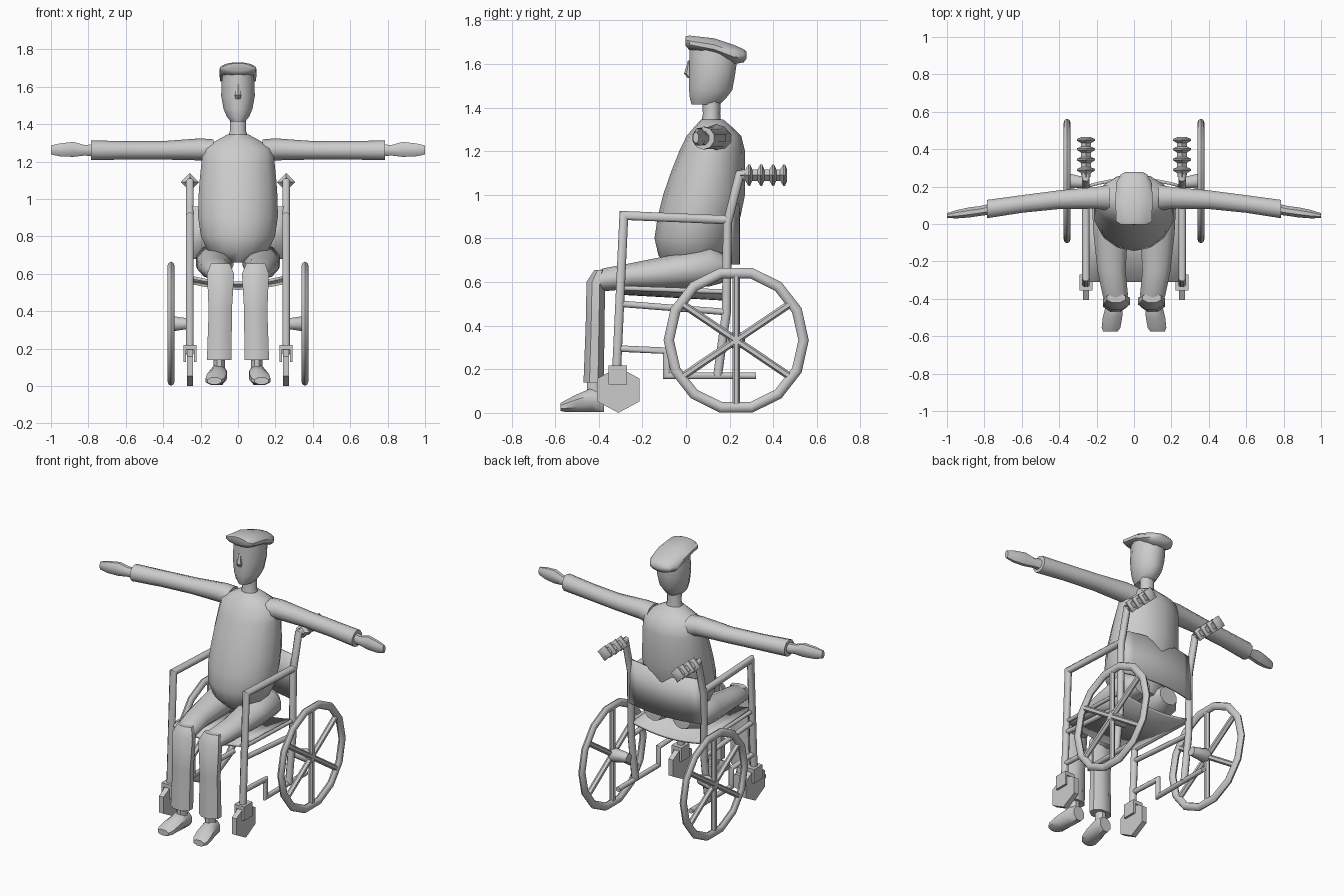
import bpy, bmesh, math
from mathutils import Vector

if "Cube" in bpy.data.objects:
    bpy.data.objects.remove(bpy.data.objects["Cube"])


def finish(name, bm, mirror=False):
    bmesh.ops.recalc_face_normals(bm, faces=bm.faces)
    me = bpy.data.meshes.new(name)
    bm.to_mesh(me)
    bm.free()
    ob = bpy.data.objects.new(name, me)
    bpy.context.collection.objects.link(ob)
    if mirror:
        ob.modifiers.new("mirror", 'MIRROR').use_mirror_merge = False
    return ob


def skin(bm, rings):
    n = len(rings[0])
    vs = [[bm.verts.new(p) for p in r] for r in rings]
    for a, b in zip(vs, vs[1:]):
        for i in range(n):
            bm.faces.new((a[i], a[(i + 1) % n], b[(i + 1) % n], b[i]))
    bm.faces.new(vs[0])
    bm.faces.new(vs[-1])


def loft(name, axis, rows, n=8, mirror=False, diamond=False):
    """Rows are centre x, y, z and the two half sizes across the axis."""
    u, v = {'x': ((0, 1, 0), (0, 0, 1)), 'y': ((1, 0, 0), (0, 0, 1)),
            'z': ((1, 0, 0), (0, 1, 0))}[axis]
    u, v = Vector(u), Vector(v)
    ph, k = (0, 1) if diamond else (math.pi / n, 1 / math.cos(math.pi / n))
    rings = []
    for x, y, z, a, b in rows:
        ang = [ph + 2 * math.pi * i / n for i in range(n)]
        rings.append([Vector((x, y, z)) + u * a * k * math.cos(t) + v * b * k * math.sin(t) for t in ang])
    bm = bmesh.new()
    skin(bm, rings)
    return finish(name, bm, mirror)


def tube(name, x, path, r=0.02, n=8):
    """Mirrored bar in a plane of constant x, path of (y, z), mitred corners."""
    pts = [Vector((x, y, z)) for y, z in path]
    side, rings = Vector((1, 0, 0)), []
    for i, p in enumerate(pts):
        d0 = (p - pts[i - 1]).normalized() if i else (pts[1] - p).normalized()
        d1 = (pts[i + 1] - p).normalized() if i < len(pts) - 1 else d0
        t = (d0 + d1).normalized()
        up = t.cross(side) / max(t.dot(d0), 0.4)
        rings.append([p + r * (side * math.cos(a) + up * math.sin(a))
                      for a in ((j + .5) * 2 * math.pi / n for j in range(n))])
    bm = bmesh.new()
    skin(bm, rings)
    return finish(name, bm, True)


def box(name, c, s):
    bm = bmesh.new()
    bmesh.ops.create_cube(bm, size=1)
    for v in bm.verts:
        v.co = Vector(c) + Vector(a * b for a, b in zip(v.co, s))
    return finish(name, bm, True)


def sling(name, f, thick=0.016, n=8):
    """Fabric strip: f(t, end) gives a point for t in -1..1 across the chair."""
    bm = bmesh.new()
    rows = [[bm.verts.new(f(-1 + 2 * i / n, e)) for e in (0, 1)] for i in range(n + 1)]
    for a, b in zip(rows, rows[1:]):
        bm.faces.new((a[0], a[1], b[1], b[0]))
    ob = finish(name, bm)
    m = ob.modifiers.new("thick", 'SOLIDIFY')
    m.thickness, m.offset = thick, 0


# Torso, neck and head
loft("torso", 'z', [(0, .04, .66, .08, .11), (0, .03, .72, .16, .152), (0, .035, .80, .198, .175),
                    (0, .06, .90, .213, .185), (0, .083, 1.0, .212, .183), (0, .10, 1.1, .205, .166),
                    (0, .12, 1.2, .195, .147), (0, .128, 1.27, .185, .122),
                    (0, .125, 1.31, .12, .085), (0, .12, 1.345, .055, .05)], 14)
loft("neck", 'z', [(0, .115, 1.32, .055, .045), (0, .117, 1.37, .042, .038), (0, .117, 1.45, .045, .04)], 10)
loft("head", 'z', [(0, .09, 1.415, .04, .065), (0, .10, 1.44, .06, .082), (0, .113, 1.48, .077, .099),
                   (0, .12, 1.55, .09, .105), (0, .125, 1.62, .088, .11), (0, .12, 1.67, .082, .105)], 12)
loft("nose", 'z', [(0, .022, 1.535, .014, .012), (0, .014, 1.555, .018, .02), (0, .018, 1.615, .007, .008)], 6)
# Flat cap
loft("cap", 'y', [(0, -.003, 1.705, .07, .02), (0, .015, 1.697, .095, .033), (0, .13, 1.677, .1, .04),
                  (0, .22, 1.643, .095, .044), (0, .265, 1.637, .07, .03), (0, .278, 1.64, .045, .014)], 12)

# Arms and hands
loft("sleeve", 'x', [(.13, .14, 1.255, .07, .06), (.2, .14, 1.265, .058, .056), (.4, .13, 1.26, .05, .047),
                     (.6, .107, 1.26, .047, .047), (.785, .08, 1.26, .049, .05)], 10, True)
loft("hand", 'x', [(.77, .08, 1.26, .03, .032), (.82, .07, 1.26, .026, .028), (.88, .062, 1.265, .027, .04),
                   (.95, .052, 1.262, .022, .035), (1.0, .045, 1.262, .013, .024)], 8, True)

# Trousers and shoes
loft("thigh", 'y', [(.1, .19, .66, .06, .055), (.125, .11, .67, .1, .085), (.125, -.05, .648, .092, .075),
                    (.12, -.25, .628, .075, .056), (.1, -.38, .61, .068, .05), (.1, -.425, .6, .05, .035)], 10, True)
loft("shin", 'z', [(.095, -.395, .655, .05, .025), (.093, -.413, .6, .072, .043), (.095, -.417, .4, .062, .043),
                   (.1, -.423, .14, .066, .047)], 8, True)
loft("ankle", 'z', [(.1, -.425, .18, .03, .03), (.1, -.42, .08, .03, .035)], 8, True)
loft("shoe", 'y', [(.1, -.375, .05, .037, .045), (.105, -.43, .06, .045, .055), (.115, -.5, .045, .052, .04),
                   (.123, -.555, .031, .05, .026), (.126, -.575, .027, .038, .018)], 8, True)

# Chair frame
X = .257
tube("rear_post", X, [(.145, .17), (.185, .46), (.19, .87), (.245, 1.09), (.27, 1.09)], .022)
tube("arm_and_front_post", X, [(.19, .885), (-.285, .905), (-.318, .2)], .022)
tube("seat_rail", X, [(-.30, .572), (.19, .555)], .012)
tube("side_rail", X, [(-.30, .5), (.19, .462)], .016)
tube("lower_rail", X, [(-.31, .295), (-.09, .285), (-.09, .17), (.32, .17)], .016)

# Ridged push handles
rows = [(X, .25, 1.09, .024, .024)]
for y in (.29, .345, .4, .45):
    rows += [(X, y - .018, 1.09, .026, .026), (X, y - .004, 1.09, .049, .049),
             (X, y + .004, 1.09, .049, .049), (X, y + .014, 1.09, .026, .026)]
loft("push_handle", 'y', rows, 4, True, True)

# Fabric seat and backrest
sling("seat", lambda t, e: (.245 * t, (-.31, .19)[e], (.58, .552)[e] - .03 * (1 - t * t)))
sling("backrest", lambda t, e: (.255 * t, .2 + .04 * (1 - t * t), (.68, .96)[e]))

# Large wheels with six spokes
C = (.333, .23)
bpy.ops.mesh.primitive_torus_add(major_segments=14, minor_segments=8, major_radius=.309, minor_radius=.024,
                                 location=(0, 0, 0))
rim = bpy.context.object
rim.name = "wheel_rim"
for v in rim.data.vertices:
    x, y, z = v.co
    v.co = (.358 + z * .8, C[1] + x, C[0] + y * 1.022)
rim.modifiers.new("mirror", 'MIRROR').use_mirror_merge = False
for i, deg in enumerate((90, 34, -34)):
    a = math.radians(deg)
    dy, dz = .3 * math.cos(a), .3 * math.sin(a)
    tube(f"spoke_{i}", .358, [(C[1] - dy, C[0] - dz), (C[1] + dy, C[0] + dz)], .017, 6)
loft("wheel_hub", 'x', [(.25, .22, C[0], .026, .026), (.345, .23, C[0], .04, .04), (.37, .23, C[0], .03, .03)], 8, True)

# Front casters with forks
loft("caster_wheel", 'x', [(X - .016, -.31, .105, .097, .097), (X + .016, -.31, .105, .097, .097)], 6, True)
for v in bpy.data.objects["caster_wheel"].data.vertices:
    # hexagon stands on a corner
    v.co.z = .105 + (v.co.z - .105) * .937
box("fork_top", (X, -.312, .206), (.07, .085, .024))
for s in (-1, 1):
    box(f"fork_plate_{s + 1}", (X + s * .028, -.312, .172), (.014, .085, .085))

# Shading
bpy.ops.object.select_all(action='DESELECT')
for ob in bpy.data.objects:
    ob.select_set(True)
    bpy.context.view_layer.objects.active = ob
bpy.ops.object.shade_smooth_by_angle(angle=math.radians(46))
